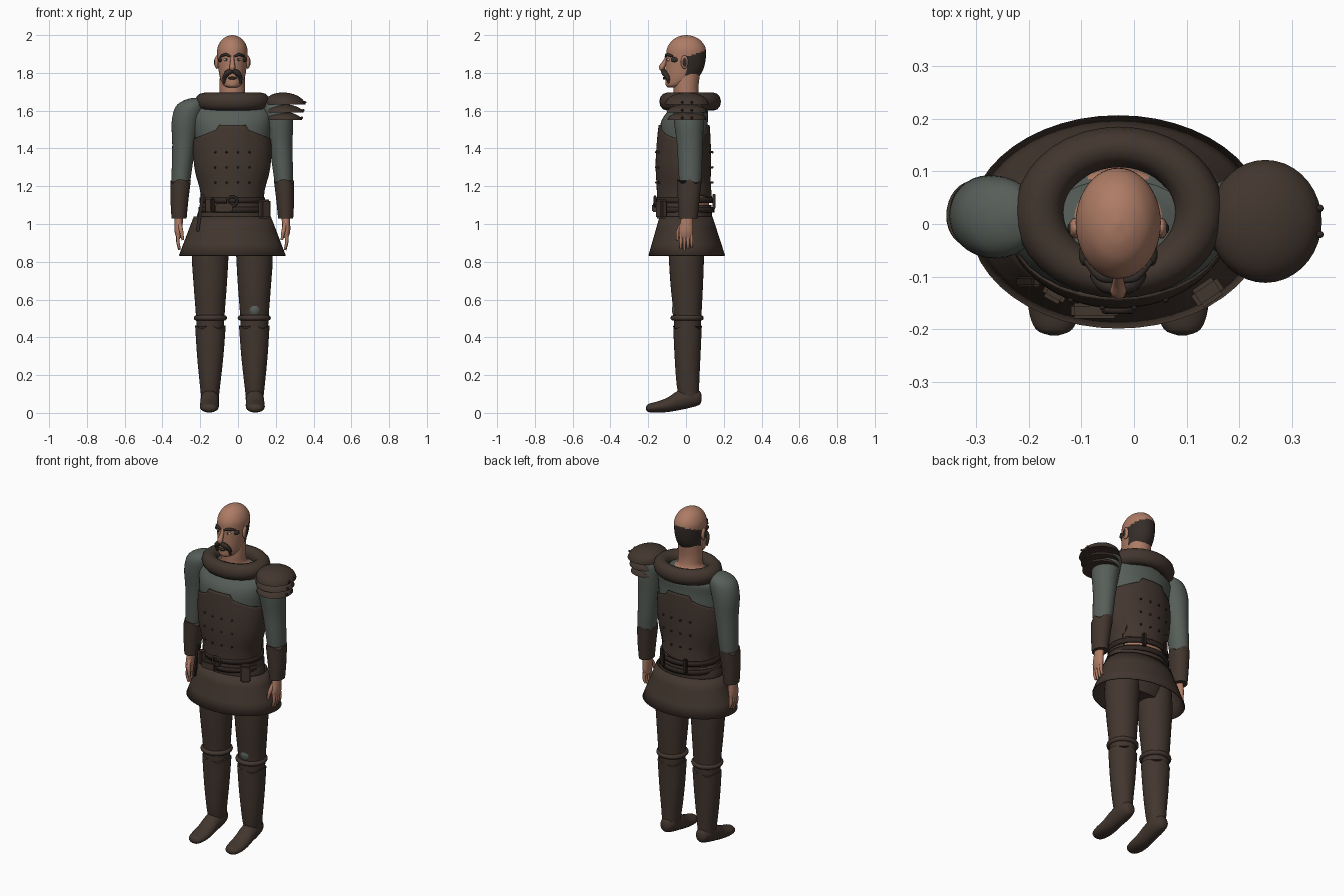
import bpy, bmesh, math
from mathutils import Vector

if "Cube" in bpy.data.objects:
    bpy.data.objects.remove(bpy.data.objects["Cube"])

CX = -0.03  # body centre line
SIDES = (("right", -1), ("left", 1))


def material(name, color):
    m = bpy.data.materials.new(name)
    m.use_nodes = True
    m.diffuse_color = (*color, 1)
    m.node_tree.nodes["Principled BSDF"].inputs["Base Color"].default_value = (*color, 1)
    return m


leather = material("brown leather", (0.055, 0.037, 0.028))
dark = material("dark leather", (0.03, 0.02, 0.016))
cloth = material("grey green cloth", (0.095, 0.112, 0.098))
skin = material("skin", (0.42, 0.2, 0.13))
hair = material("dark hair", (0.035, 0.026, 0.021))
white = material("eye white", (0.5, 0.45, 0.4))


def finish(bm, name, *mats):
    bmesh.ops.recalc_face_normals(bm, faces=bm.faces)
    mesh = bpy.data.meshes.new(name)
    bm.to_mesh(mesh)
    bm.free()
    for m in mats:
        mesh.materials.append(m)
    ob = bpy.data.objects.new(name, mesh)
    bpy.context.collection.objects.link(ob)
    return ob


def spline(rows, sub):
    """Smoothly interpolate rows of numbers."""
    out = []
    for i in range(len(rows) - 1):
        p = [rows[max(0, min(len(rows) - 1, i + k))] for k in (-1, 0, 1, 2)]
        for j in range(sub):
            t = j / sub
            out.append([b + 0.5 * t * (c - a + t * (2*a - 5*b + 4*c - d + t * (3*(b - c) + d - a)))
                        for a, b, c, d in zip(*p)])
    return out + [list(rows[-1])]


def loft(name, rows, *mats, axis="z", sub=4, seg=32, caps=True):
    """Rows are (height, centre a, centre b, radius a, radius b) along the axis."""
    bm = bmesh.new()
    rings = []
    for h, a, b, ra, rb in spline(rows, sub):
        ring = []
        for k in range(seg):
            w = math.tau * k / seg
            u, v = a + ra * math.cos(w), b + rb * math.sin(w)
            ring.append(bm.verts.new((u, v, h) if axis == "z" else (u, h, v)))
        rings.append(ring)
    for r, q in zip(rings, rings[1:]):
        for k in range(seg):
            n = (k + 1) % seg
            bm.faces.new((r[k], r[n], q[n], q[k]))
    if caps:
        bm.faces.new(rings[0])
        bm.faces.new(rings[-1])
    return finish(bm, name, *mats)


def shape_edges(ob, bottom, top):
    """Stretch a loft between two height functions of x and y."""
    zs = [v.co.z for v in ob.data.vertices]
    lo, hi = min(zs), max(zs)
    for v in ob.data.vertices:
        t = (v.co.z - lo) / (hi - lo)
        b = bottom(v.co.x, v.co.y)
        v.co.z = b + t * (top(v.co.x, v.co.y) - b)


def shell(ob, thickness):
    mod = ob.modifiers.new("thickness", "SOLIDIFY")
    mod.thickness = thickness


def ball(name, loc, size, mat, seg=16):
    bm = bmesh.new()
    bmesh.ops.create_uvsphere(bm, u_segments=seg, v_segments=seg // 2 + 2, radius=1)
    for v in bm.verts:
        v.co = Vector(loc) + v.co * Vector(size)
    return finish(bm, name, mat)


def box(name, loc, size, mat, turn=0, tilt=0):
    bm = bmesh.new()
    bmesh.ops.create_cube(bm, size=1)
    bmesh.ops.scale(bm, vec=size, verts=bm.verts)
    bmesh.ops.bevel(bm, geom=bm.edges[:], offset=min(size) * 0.2, segments=2, affect="EDGES")
    ob = finish(bm, name, mat)
    ob.location, ob.rotation_euler = loc, (0, tilt, turn)
    return ob


def ring(name, loc, major, minor, mat, scale=(1, 1, 1), rot=(0, 0, 0)):
    bpy.ops.mesh.primitive_torus_add(major_radius=major, minor_radius=minor, location=loc,
                                     rotation=rot, major_segments=36, minor_segments=12)
    ob = bpy.context.object
    ob.name, ob.scale = name, scale
    ob.data.materials.append(mat)
    return ob


def tube(name, points, mat):
    """Round tapered tube through (x, y, z, radius) points."""
    cu = bpy.data.curves.new(name, "CURVE")
    cu.dimensions, cu.bevel_depth, cu.bevel_resolution, cu.use_fill_caps = "3D", 1, 2, True
    pts = spline(points, 4)
    sp = cu.splines.new("POLY")
    sp.points.add(len(pts) - 1)
    for p, (x, y, z, r) in zip(sp.points, pts):
        p.co, p.radius = (x, y, z, 1), r
    sp.use_smooth = True
    cu.materials.append(mat)
    ob = bpy.data.objects.new(name, cu)
    bpy.context.collection.objects.link(ob)
    return ob


# Torso: shirt above, bare waist below
torso = loft("shirt", [(1.04, CX, 0, .16, .13), (1.2, CX, -.01, .158, .125), (1.4, CX, -.01, .19, .13),
                       (1.53, CX, -.01, .205, .125), (1.6, CX, .01, .2, .105), (1.655, CX, .015, .13, .07)],
             cloth, skin)
for f in torso.data.polygons:
    f.material_index = int(f.center.z < 1.22)

# Leather vest with a raised middle at the neckline
vest = loft("vest", [(1.08, CX, -.008, .168, .146), (1.18, CX, -.012, .17, .143), (1.3, CX, -.014, .197, .147),
                     (1.42, CX, -.012, .208, .142), (1.5, CX, -.01, .205, .135)], leather, seg=72, caps=False)


def neckline(x, y):
    d = abs(x - CX)
    return 1.525 if d < .082 else 1.5 - (d - .08) * .4


shape_edges(vest, lambda x, y: 1.08 if y < .06 else 1.13 + .15 * (x - CX), neckline)
shell(vest, .008)
for face, y in (("front", -.163), ("back", .137)):
    for dx in (-.09, -.03, .03, .09):
        for z in (1.22, 1.3, 1.38):
            yy = y * (1 - 4 * dx * dx * 3) if face == "front" else y - 1.3 * dx * dx
            ball("vest_stud_" + face, (CX + dx, yy + .004, z), (.006, .007, .006), dark, 8)

# Hips, open skirt and belts
loft("hips", [(.84, CX, 0, .15, .08), (.95, CX, 0, .18, .12), (1.05, CX, 0, .186, .138), (1.1, CX, 0, .165, .135)],
     leather, sub=2)
skirt = loft("skirt", [(.833, CX, .004, .283, .203), (1.04, CX, 0, .204, .14)], leather, sub=3, seg=48, caps=False)
shell(skirt, .006)
for z, r in ((1.075, .178), (1.125, .174)):
    belt = loft("belt", [(z - .014, CX, -.003, r, .154), (z + .014, CX, -.003, r, .154)], dark, sub=1, caps=False)
    shell(belt, .01)
ring("belt_buckle", (CX, -.164, 1.12), .025, .007, dark, rot=(math.pi / 2, 0, 0))
box("front_pouch", (CX - .045, -.165, 1.085), (.09, .03, .045), leather)
box("left_pouch", (.14, -.13, 1.08), (.06, .04, .1), leather, turn=.6)
box("side_pouch", (-.15, -.13, 1.1), (.045, .035, .08), leather, turn=-.5)
box("dagger", (-.2, -.11, 1.06), (.018, .02, .2), dark, tilt=.15)
for x in (-.1, .05):
    box("back_strap", (x, .148, 1.12), (.022, .018, .08), dark)

# Padded collar over the bare neck
loft("neck", [(1.56, CX, .02, .12, .09), (1.635, CX, .02, .112, .085), (1.665, CX, .005, .072, .07),
              (1.72, CX, 0, .068, .066), (1.8, CX, .005, .066, .07)], skin)
ring("collar", (CX + .002, .022, 1.648), .152, .047, leather, (1, .82, 1))

# Head with a hair band around the back
head = loft("head", [(1.722, CX, -.07, .022, .025), (1.735, CX, -.055, .046, .052), (1.77, CX, -.025, .064, .083),
                     (1.82, CX, -.008, .074, .1), (1.88, CX, 0, .08, .105), (1.93, CX, .002, .079, .102),
                     (1.97, CX, .002, .06, .077), (1.992, CX, .002, .032, .042), (2, CX, .002, .004, .005)],
            skin, hair, sub=6, seg=48)
for f in head.data.polygons:
    x, y, z = f.center
    f.material_index = int(y > 0 and 1.775 < z < 1.885 + .35 * y)
tube("nose", [(CX, -.097, 1.89, .009), (CX, -.114, 1.855, .012), (CX, -.128, 1.828, .016),
              (CX, -.115, 1.817, .01)], skin)
tube("lower_lip", [(CX - .02, -.108, 1.773, .005), (CX, -.115, 1.772, .008), (CX + .02, -.108, 1.773, .005)], hair)
for side, s in SIDES:
    def at(dx, y, z, r):
        return (CX + s * dx, y, z, r)
    tube(side + "_moustache", [at(0, -.122, 1.812, .012), at(.026, -.115, 1.8, .015),
                               at(.042, -.098, 1.775, .012), at(.044, -.092, 1.745, .005)], hair)
    tube(side + "_eyebrow", [at(.012, -.108, 1.887, .005), at(.035, -.1, 1.897, .008),
                             at(.062, -.07, 1.888, .006)], hair)
    ball(side + "_eye", (CX + s * .032, -.091, 1.87), (.014, .01, .008), white)
    ball(side + "_pupil", (CX + s * .032, -.099, 1.87), (.006, .004, .006), hair, 8)
    ball(side + "_temple_mark", (CX + s * .064, -.058, 1.87), (.011, .022, .014), hair)
    ball(side + "_ear", (CX + s * .082, -.008, 1.857), (.012, .02, .036), skin)
    ball(side + "_sideburn", (CX + s * .081, -.008, 1.857), (.016, .015, .031), hair)

# Arms, cuffs and hands
for side, s in SIDES:
    X = lambda d: CX + s * d
    loft(side + "_sleeve", [(1.18, X(.275), .022, .046, .055), (1.28, X(.268), .022, .053, .062),
                            (1.42, X(.256), .02, .062, .068), (1.54, X(.245), .015, .076, .078),
                            (1.62, X(.225), .012, .076, .075), (1.655, X(.205), .012, .05, .05),
                            (1.667, X(.2), .012, .012, .012)], cloth)
    cuff = loft(side + "_cuff", [(1.03, X(.282), .012, .04, .05), (1.12, X(.28), .014, .047, .057),
                                 (1.23, X(.273), .018, .054, .065)], leather)
    shape_edges(cuff, lambda x, y: 1.03, lambda x, y: 1.225 + .012 * math.sin(90 * y))
    loft(side + "_palm", [(1.06, X(.282), .008, .022, .028), (1.01, X(.284), .004, .022, .034),
                          (.96, X(.286), 0, .02, .038), (.925, X(.284), 0, .012, .034)], skin, seg=20)
    for i in range(4):
        y = -.026 + .018 * i
        low = .862 + .008 * abs(i - 1)
        tube(side + "_finger", [(X(.286), y, .945, .01), (X(.288), y * 1.05, .905, .009),
                                (X(.28), y * 1.05, low, .006)], skin)
    tube(side + "_thumb", [(X(.278), -.02, 1.0, .012), (X(.27), -.042, .96, .011), (X(.262), -.045, .915, .007)], skin)

# Layered shoulder guard on the left side
for i, (x, z, rx, ry, tall) in enumerate([(.25, 1.632, .104, .114, .064), (.245, 1.59, .1, .104, .045),
                                          (.242, 1.55, .095, .1, .045)]):
    rows = [(z + tall * math.sin(a), x - .012 * math.sin(a), .005, rx * math.cos(a) + .003, ry * math.cos(a) + .003)
            for a in (0, .35, .7, 1.05, 1.35, 1.55)]
    guard = loft("shoulder_guard_" + str(i + 1), rows, leather, sub=2, seg=36)
    ball("guard_rivet", (x + rx, .03, z + .012), (.008, .007, .007), dark, 8)
    ball("guard_rivet", (x + rx, -.02, z + .012), (.008, .007, .007), dark, 8)

# Legs, knee bands and boots
for side, s in SIDES:
    X = lambda d: CX + s * d
    loft(side + "_trouser", [(.4, X(.117), .008, .07, .068), (.52, X(.117), .008, .076, .074),
                             (.68, X(.117), .004, .088, .086), (.84, X(.117), .002, .097, .094),
                             (.98, X(.105), .002, .09, .1)], leather)
    ring(side + "_knee_band", (X(.116), .006, .503), .074, .014, leather)
    boot = loft(side + "_boot", [(.07, X(.118), .018, .045, .052), (.15, X(.118), .01, .054, .06),
                                 (.3, X(.117), .008, .07, .069), (.45, X(.116), .008, .081, .076)], leather)
    shape_edges(boot, lambda x, y: .07, lambda x, y: .455 + .011 * math.cos(70 * (x - X(.116))))
    loft(side + "_foot", [(.083, X(.118), .08, .008, .008), (.072, X(.118), .08, .032, .036),
                          (.025, X(.118), .08, .047, .052), (-.04, X(.12), .066, .048, .052),
                          (-.1, X(.121), .042, .05, .038), (-.16, X(.122), .03, .049, .028),
                          (-.2, X(.122), .026, .035, .021), (-.212, X(.122), .025, .008, .006)],
         leather, axis="y", seg=24)
ball("knee_patch", (.088, -.052, .545), (.032, .023, .036), cloth)

# Smooth shading with kept edges
for ob in bpy.context.scene.objects:
    ob.select_set(ob.type == "MESH")
bpy.context.view_layer.objects.active = vest
bpy.ops.object.shade_smooth_by_angle(angle=math.radians(40))
